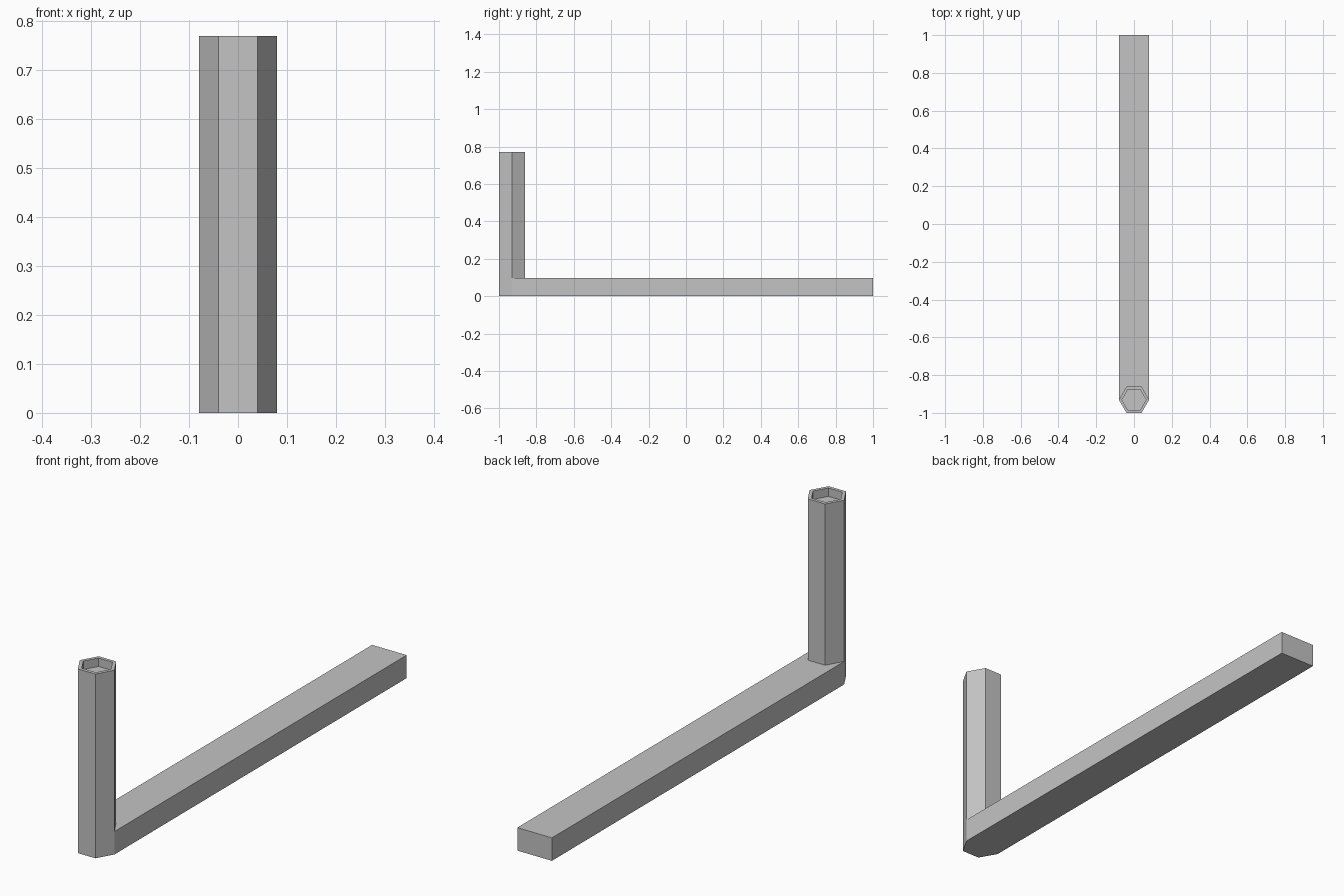
import bpy, bmesh, math

old = bpy.data.objects.get("Cube")
if old:
    bpy.data.objects.remove(old, do_unlink=True)

R = 0.08                            # hexagon corner radius = half bar width
APOTHEM = R * math.cos(math.pi / 6)
POST_Y = -1 + APOTHEM
POST_H, BAR_H = 0.77, 0.096
RECESS_R, RECESS_DEPTH = 0.064, 0.035

grey = bpy.data.materials.new("plain_grey")
grey.use_nodes = True
colour = (0.55, 0.55, 0.55, 1)
grey.diffuse_color = colour
bsdf = next(n for n in grey.node_tree.nodes if n.type == 'BSDF_PRINCIPLED')
bsdf.inputs["Base Color"].default_value = colour


def hexagon(radius):
    """Hexagon corners with points towards left and right."""
    return [(radius * math.cos(i * math.pi / 3),
             POST_Y + radius * math.sin(i * math.pi / 3)) for i in range(6)]


def ring(bm, outline, z):
    return [bm.verts.new((x, y, z)) for x, y in outline]


def bridge(bm, a, b):
    for i in range(len(a)):
        j = (i + 1) % len(a)
        bm.faces.new((a[i], a[j], b[j], b[i]))


def finish(bm, name):
    bmesh.ops.recalc_face_normals(bm, faces=bm.faces)
    mesh = bpy.data.meshes.new(name)
    bm.to_mesh(mesh)
    bm.free()
    mesh.materials.append(grey)
    obj = bpy.data.objects.new(name, mesh)
    bpy.context.collection.objects.link(obj)


# Upright hexagonal post with a shallow recess in its top
bm = bmesh.new()
rings = [ring(bm, hexagon(r), z) for r, z in (
    (R, 0), (R, POST_H), (RECESS_R, POST_H), (RECESS_R, POST_H - RECESS_DEPTH))]
for lower, upper in zip(rings, rings[1:]):
    bridge(bm, lower, upper)
bm.faces.new(rings[0])
bm.faces.new(rings[-1])
finish(bm, "hex_post")

# Long flat bar, its front end fitted around the back of the post
bm = bmesh.new()
outline = hexagon(R)[:4] + [(-R, 1), (R, 1)]
bottom, top = ring(bm, outline, 0), ring(bm, outline, BAR_H)
bridge(bm, bottom, top)
bm.faces.new(bottom)
bm.faces.new(top)
finish(bm, "foot_bar")
